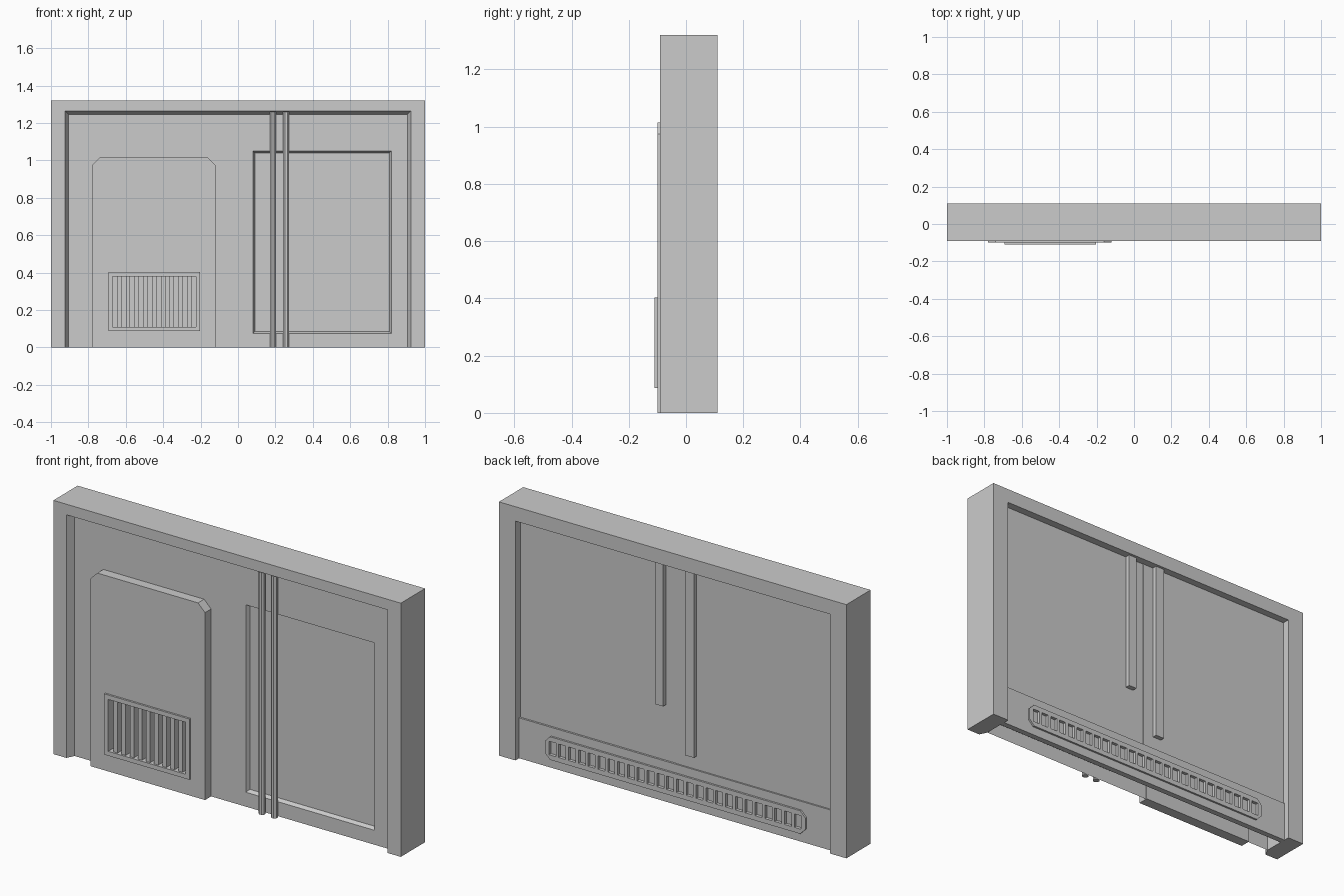
import bpy, bmesh
from math import pi
from mathutils import Matrix

if "Cube" in bpy.data.objects:
    bpy.data.objects.remove(bpy.data.objects["Cube"])

grey = bpy.data.materials.new("plain_grey")
grey.use_nodes = True
COLOUR = (0.6, 0.6, 0.6, 1)
grey.diffuse_color = COLOUR
grey.node_tree.nodes["Principled BSDF"].inputs["Base Color"].default_value = COLOUR


def finish(name, bm, recalc=True):
    if recalc:
        bmesh.ops.recalc_face_normals(bm, faces=bm.faces[:])
    mesh = bpy.data.meshes.new(name)
    bm.to_mesh(mesh)
    bm.free()
    mesh.materials.append(grey)
    ob = bpy.data.objects.new(name, mesh)
    bpy.context.collection.objects.link(ob)
    return ob


def boxes(name, spans):
    """One mesh of boxes, each given as x0, x1, y0, y1, z0, z1."""
    bm = bmesh.new()
    for x0, x1, y0, y1, z0, z1 in spans:
        m = Matrix.Translation(((x0 + x1) / 2, (y0 + y1) / 2, (z0 + z1) / 2))
        bmesh.ops.create_cube(bm, size=1, matrix=m @ Matrix.Diagonal((x1 - x0, y1 - y0, z1 - z0, 1)))
    return finish(name, bm)


def prism(name, outline, y0, y1):
    """Outline in x and z, extruded along y."""
    bm = bmesh.new()
    face = bm.faces.new([bm.verts.new((x, y0, z)) for x, z in outline])
    out = bmesh.ops.extrude_face_region(bm, geom=[face])
    moved = [v for v in out["geom"] if isinstance(v, bmesh.types.BMVert)]
    bmesh.ops.translate(bm, verts=moved, vec=(0, y1 - y0, 0))
    return finish(name, bm)


def sweep(name, x0, x1, z0, z1, section, closed):
    """Cross-section of (side inset, top inset, y) run round a rectangle or an open-bottomed one."""
    bm = bmesh.new()
    rings = [[], [], [], []]
    for side, top, y in section:
        low = z0 + top if closed else z0
        corners = [(x0 + side, low), (x0 + side, z1 - top), (x1 - side, z1 - top), (x1 - side, low)]
        for ring, (x, z) in zip(rings, corners):
            ring.append(bm.verts.new((x, y, z)))
    n = len(section)
    for k in range(4 if closed else 3):
        a, b = rings[k], rings[(k + 1) % 4]
        for i in range(n):
            j = (i + 1) % n
            bm.faces.new((a[i], a[j], b[j], b[i]))
    if not closed:
        bm.faces.new(rings[0])
        bm.faces.new(rings[3])
    return finish(name, bm)


def cut(ob, cutter):
    mod = ob.modifiers.new("cut", "BOOLEAN")
    mod.operation = "DIFFERENCE"
    mod.solver = "EXACT"
    mod.object = cutter
    bpy.context.view_layer.objects.active = ob
    bpy.ops.object.modifier_apply(modifier=mod.name)


# Outer frame: two legs and a lintel, splayed at the front opening
sweep("outer_frame", -1, 1, 0, 1.32,
      [(0, 0, -0.09), (0.075, 0.055, -0.09), (0.095, 0.075, -0.05),
       (0.095, 0.075, 0.11), (0, 0, 0.11)], False)

# Front sheet with a sunken door panel
bm = bmesh.new()
xs, zs = (-0.905, 0.08, 0.82, 0.905), (0, 0.075, 1.05, 1.245)
grid = [[bm.verts.new((x, -0.05, z)) for x in xs] for z in zs]
for r in range(3):
    for c in range(3):
        f = bm.faces.new((grid[r][c], grid[r][c + 1], grid[r + 1][c + 1], grid[r + 1][c]))
        if r == 1 and c == 1:
            door = f
bm.normal_update()
bmesh.ops.inset_region(bm, faces=[door], thickness=0.014, depth=-0.02)
finish("front_sheet", bm, recalc=False)

# Raised hatch with clipped top corners and a vent opening
hatch = prism("raised_hatch", [(-0.78, 0), (-0.12, 0), (-0.12, 0.975), (-0.16, 1.015),
                               (-0.74, 1.015), (-0.78, 0.975)], -0.10, -0.045)
L, R, B, T = -0.67, -0.225, 0.11, 0.38
opening = boxes("vent_cutter", [(L, R, -0.2, -0.06, B, T)])
cut(hatch, opening)
bpy.data.objects.remove(opening)

# Vent surround and upright slats
sweep("vent_surround", L - 0.023, R + 0.023, B - 0.023, T + 0.023,
      [(0, 0, -0.095), (0, 0, -0.11), (0.023, 0.023, -0.11), (0.023, 0.023, -0.095)], True)
w = (R - L) / 19
boxes("vent_slats", [(L + w * k, L + w * (k + 1), -0.10, -0.058, B, T) for k in range(1, 19, 2)])

# Pair of upright pipes
for side, x in (("right", 0.187), ("left", 0.257)):
    bm = bmesh.new()
    m = Matrix.Translation((x, -0.068, 0.63)) @ Matrix.Rotation(pi / 8, 4, "Z")
    bmesh.ops.create_cone(bm, cap_ends=True, segments=8, radius1=0.017, radius2=0.017,
                          depth=1.26, matrix=m)
    finish(side + "_pipe", bm)

# Back: two sheets meeting at a seam, and two hanging strips
boxes("back_sheet_left", [(0, 0.905, 0.055, 0.07, 0, 1.245)])
boxes("back_sheet_right", [(-0.905, 0, 0.055, 0.072, 0, 1.245)])
boxes("back_strip_left", [(0.065, 0.112, 0.065, 0.096, 0.5, 1.245)])
boxes("back_strip_right", [(-0.112, -0.062, 0.065, 0.096, 0.28, 1.245)])

# Back base panel with a long slotted plate
base = boxes("back_base_panel", [(-0.905, 0.905, 0.05, 0.08, 0, 0.21)])
X, lo, hi, c = 0.75, 0.045, 0.165, 0.03
plate = prism("slotted_plate", [(-X, lo + c), (-X + c, lo), (X - c, lo), (X, lo + c),
                                (X, hi - c), (X - c, hi), (-X + c, hi), (-X, hi - c)], 0.08, 0.09)
pitch = 0.0565
slots = boxes("slot_cutter", [((k - 12.5) * pitch - 0.02, (k - 12.5) * pitch + 0.02,
                               0.074, 0.2, 0.07, 0.14) for k in range(26)])
cut(base, slots)
cut(plate, slots)
bpy.data.objects.remove(slots)
